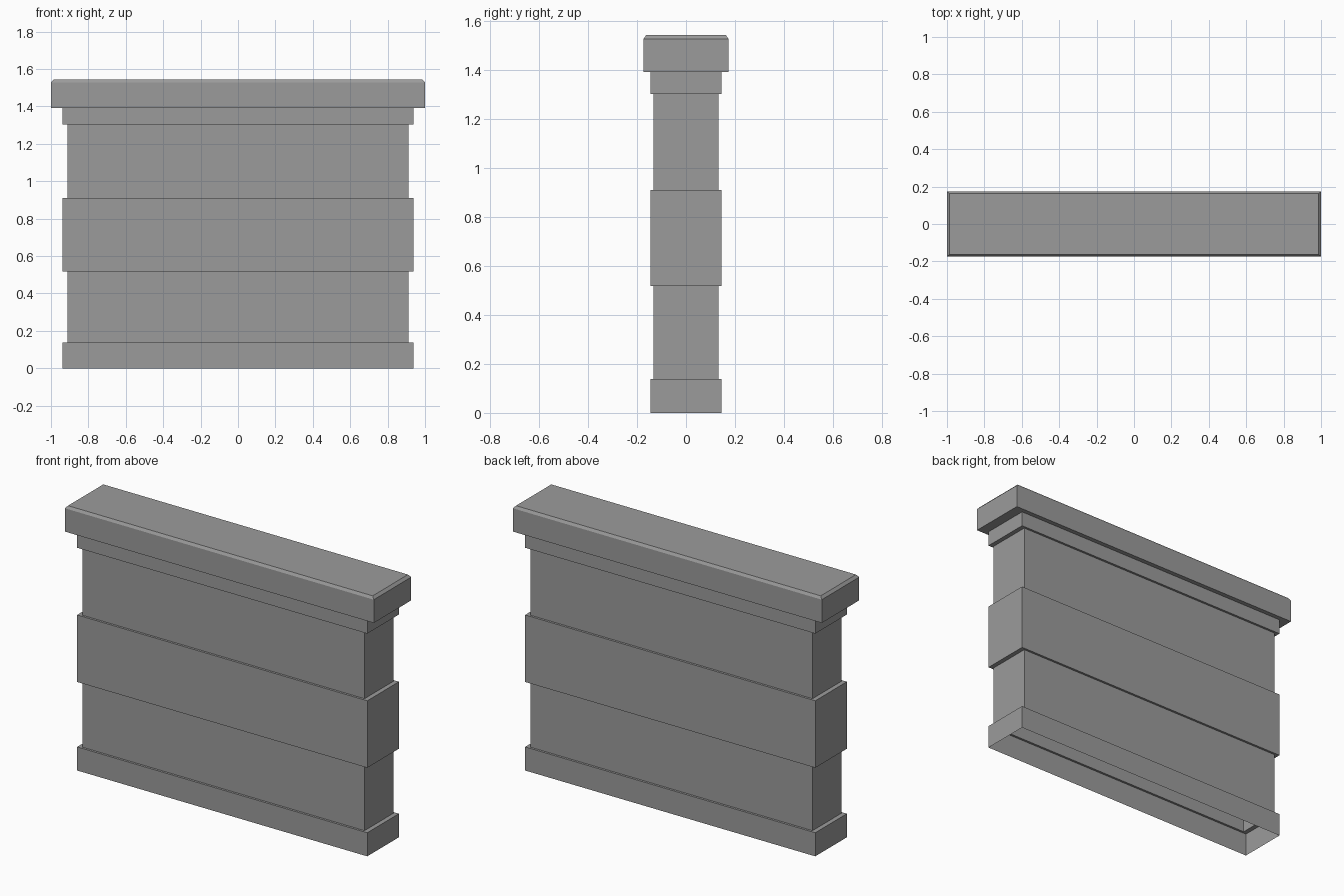
import bpy
import bmesh

cube = bpy.data.objects.get("Cube")
if cube:
    bpy.data.objects.remove(cube, do_unlink=True)

stone = bpy.data.materials.new("grey stone")
stone.use_nodes = True
grey = (0.33, 0.33, 0.33, 1)
stone.diffuse_color = grey
stone.node_tree.nodes["Principled BSDF"].inputs["Base Color"].default_value = grey

# Half width and half depth of each tier
WIDE, BODY, CAP, BEVEL = (0.939, 0.146), (0.912, 0.133), (1.0, 0.173), (0.986, 0.163)

# Rectangular rings from the ground up: (half extents, height)
RINGS = [
    (WIDE, 0.0), (WIDE, 0.138), (BODY, 0.138),      # plinth
    (BODY, 0.518), (WIDE, 0.518), (WIDE, 0.91),     # lower panel, middle band
    (BODY, 0.91), (BODY, 1.303),                    # upper panel
    (WIDE, 1.303), (WIDE, 1.392),                   # neck
    (CAP, 1.392), (CAP, 1.528), (BEVEL, 1.543),     # capstone
]


def ring(bm, half, z):
    return [bm.verts.new((sx * half[0], sy * half[1], z))
            for sx, sy in ((-1, -1), (1, -1), (1, 1), (-1, 1))]


# Stepped wall shell, closed at the top and open underneath
bm = bmesh.new()
loops = [ring(bm, half, z) for half, z in RINGS]
for low, high in zip(loops, loops[1:]):
    for i in range(4):
        j = (i + 1) % 4
        bm.faces.new((low[i], low[j], high[j], high[i]))
bm.faces.new(loops[-1])

mesh = bpy.data.meshes.new("stepped_wall")
bm.to_mesh(mesh)
bm.free()
mesh.materials.append(stone)
wall = bpy.data.objects.new("stepped_wall", mesh)
bpy.context.collection.objects.link(wall)
